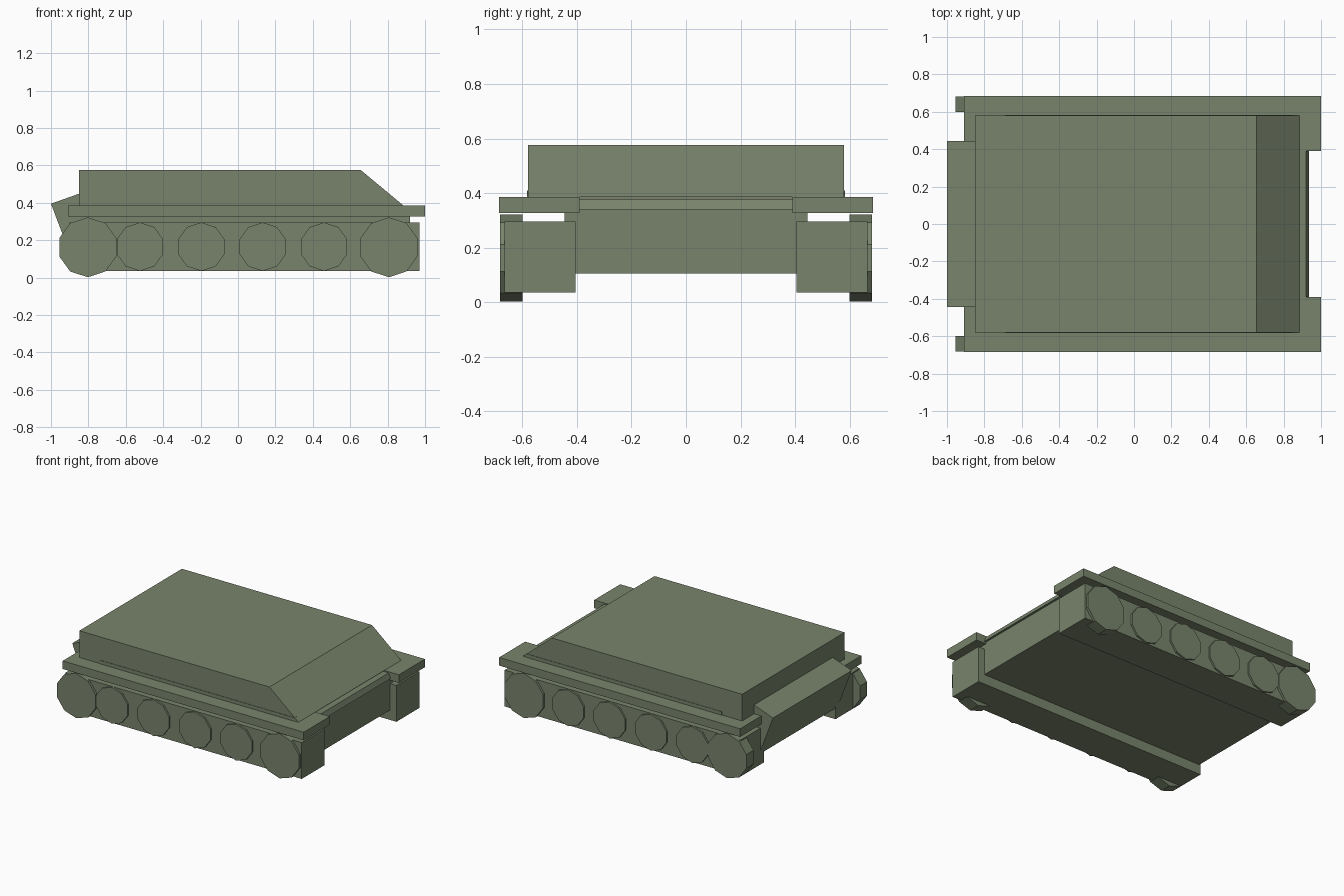
import bpy, bmesh, math

if "Cube" in bpy.data.objects:
    bpy.data.objects.remove(bpy.data.objects["Cube"])


def prism(name, profile, y0, y1):
    """Extrude an x/z outline from y0 to y1."""
    bm = bmesh.new()
    face = bm.faces.new([bm.verts.new((x, y0, z)) for x, z in profile])
    new = bmesh.ops.extrude_face_region(bm, geom=[face])["geom"]
    verts = [v for v in new if isinstance(v, bmesh.types.BMVert)]
    bmesh.ops.translate(bm, verts=verts, vec=(0, y1 - y0, 0))
    bmesh.ops.recalc_face_normals(bm, faces=bm.faces[:])
    mesh = bpy.data.meshes.new(name)
    bm.to_mesh(mesh)
    bm.free()
    obj = bpy.data.objects.new(name, mesh)
    bpy.context.collection.objects.link(obj)
    mat = bpy.data.materials.get("olive") or bpy.data.materials.new("olive")
    mat.diffuse_color = (0.19, 0.23, 0.15, 1)
    mat.use_nodes = True
    mat.node_tree.nodes["Principled BSDF"].inputs["Base Color"].default_value = mat.diffuse_color
    mesh.materials.append(mat)
    return obj


def box(name, x0, x1, y0, y1, z0, z1):
    return prism(name, [(x0, z0), (x1, z0), (x1, z1), (x0, z1)], y0, y1)


def wheel(name, x, z, r, y0, y1):
    # Ten-sided disc with a corner at the top
    pts = [(x + r * math.sin(i * math.pi / 5), z + r * math.cos(i * math.pi / 5))
           for i in range(10)]
    return prism(name, pts, y0, y1)


# Lower hull with sloped tail
prism("lower_hull", [(-0.89, 0.105), (0.92, 0.105), (0.92, 0.34), (0.85, 0.385),
                     (-0.84, 0.452), (-1.0, 0.395)], -0.445, 0.445)

# Nose plate between the fenders
prism("nose_plate", [(0.84, 0.34), (0.935, 0.34), (0.92, 0.377), (0.84, 0.377)],
      -0.39, 0.39)

# Upper body with sloped front
prism("upper_body", [(-0.85, 0.385), (0.885, 0.385), (0.655, 0.576), (-0.85, 0.576)],
      -0.58, 0.58)

for label, s in (("front", -1), ("back", 1)):
    # Fender, track block and trim along each side
    box(label + "_fender", -0.908, 1.0, s * 0.39, s * 0.685, 0.327, 0.385)
    box(label + "_track", -0.9, 0.97, s * 0.405, s * 0.665, 0.035, 0.295)
    box(label + "_body_trim", -0.69, 0.855, s * 0.56, s * 0.583, 0.385, 0.41)
    # Large end wheels
    for i, x in enumerate((-0.803, 0.807)):
        wheel(f"{label}_end_wheel_{i}", x, 0.162, 0.16, s * 0.6, s * 0.682)
    # Road wheels
    for i in range(4):
        wheel(f"{label}_road_wheel_{i}", -0.524 + i * 0.328, 0.165, 0.13,
              s * 0.6, s * 0.678)
